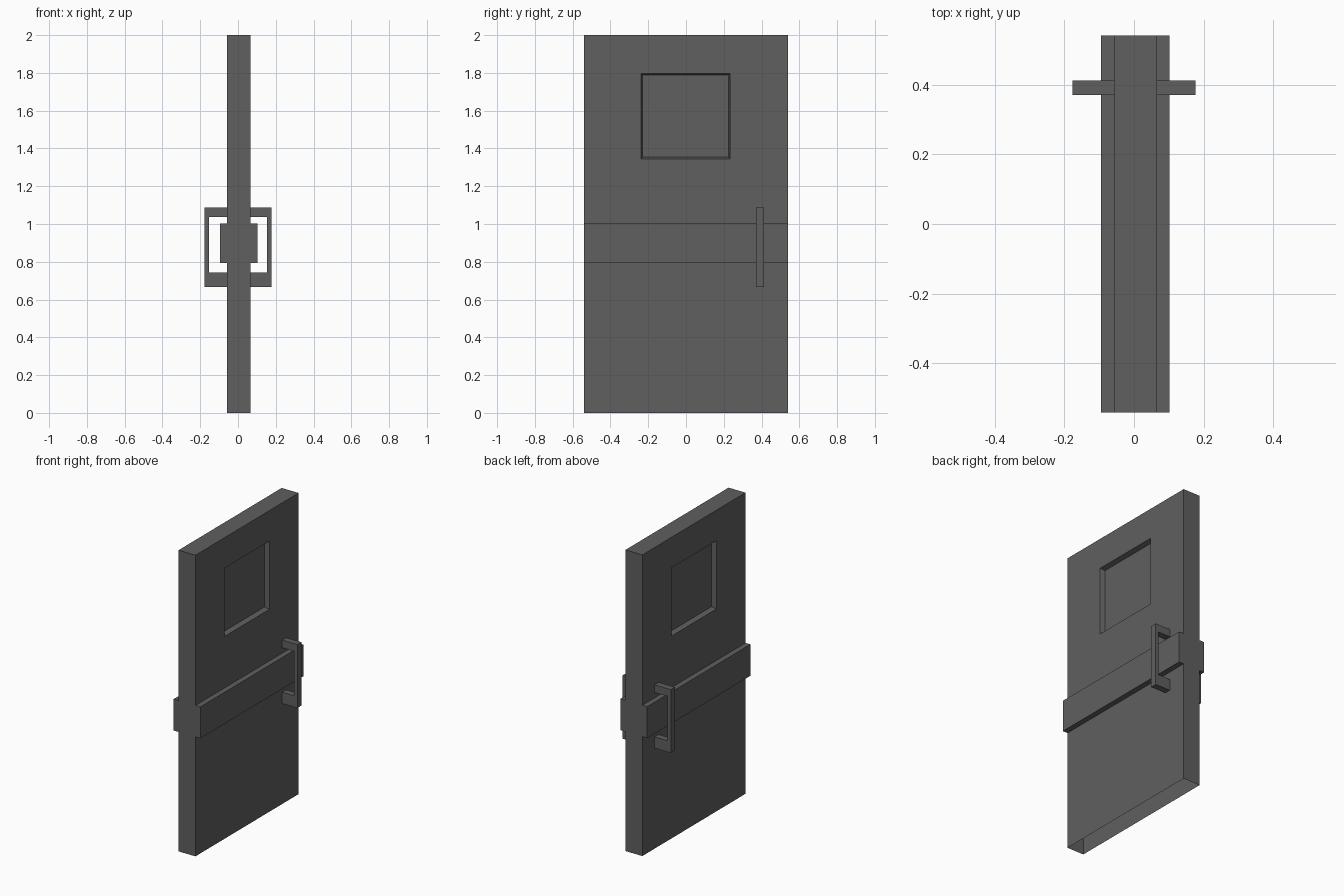
import bpy
import bmesh

cube = bpy.data.objects.get("Cube")
if cube:
    bpy.data.objects.remove(cube, do_unlink=True)

# Single dark grey metal
metal = bpy.data.materials.new("dark_grey_metal")
metal.use_nodes = True
metal.diffuse_color = (0.115, 0.115, 0.115, 1)
metal.node_tree.nodes["Principled BSDF"].inputs["Base Color"].default_value = (0.115, 0.115, 0.115, 1)


def extrude_profile(profile, y0, y1, open_end=False):
    """Extrude an x/z outline along y; open_end leaves out the closing side."""
    bm = bmesh.new()
    a = [bm.verts.new((x, y0, z)) for x, z in profile]
    b = [bm.verts.new((x, y1, z)) for x, z in profile]
    bm.faces.new(a)
    bm.faces.new(b[::-1])
    n = len(profile)
    for i in range(n - 1 if open_end else n):
        j = (i + 1) % n
        bm.faces.new((a[j], a[i], b[i], b[j]))
    bmesh.ops.recalc_face_normals(bm, faces=bm.faces)
    return bm


def finish(bm, name):
    mesh = bpy.data.meshes.new(name)
    bm.to_mesh(mesh)
    bm.free()
    mesh.materials.append(metal)
    obj = bpy.data.objects.new(name, mesh)
    bpy.context.collection.objects.link(obj)
    return obj


def inset_rect(bm, face, x, y0, y1, z0, z1):
    """Inset a side face and move its inner border to a given rectangle."""
    bmesh.ops.inset_individual(bm, faces=[face], thickness=0.004)
    c = face.calc_center_median()
    for v in face.verts:
        v.co = (x, y1 if v.co.y > c.y else y0, z1 if v.co.z > c.z else z0)


# Door leaf: hollow shell, open underneath, with a raised band on each side
MID, HALF, BAND = 0.004, 0.062, 0.098
side = [(HALF, 0), (HALF, 0.793), (BAND, 0.793), (BAND, 1.002), (HALF, 1.002), (HALF, 2)]
outline = [(MID + x, z) for x, z in side] + [(MID - x, z) for x, z in reversed(side)]
door = extrude_profile(outline, -0.541, 0.541, open_end=True)

# Recessed window panel on both faces, with slightly sloping edges
door.faces.ensure_lookup_table()
uppers = [f for f in door.faces
          if abs(f.normal.x) > 0.9 and f.calc_center_median().z > 1.2]
for f in uppers:
    s = 1 if f.normal.x > 0 else -1
    inset_rect(door, f, MID + s * HALF, -0.238, 0.234, 1.344, 1.797)
    inset_rect(door, f, MID + s * (HALF - 0.031), -0.229, 0.226, 1.354, 1.788)
finish(door, "door_leaf")

# C-shaped pull handles, one on each face
for s, name in ((1, "left_handle"), (-1, "right_handle")):
    base, grip, tip = MID + s * (HALF - 0.001), s * 0.153, s * 0.1765
    c_shape = [(base, 0.667), (tip, 0.667), (tip, 1.088), (base, 1.088),
               (base, 1.037), (grip, 1.037), (grip, 0.742), (base, 0.742)]
    finish(extrude_profile(c_shape, 0.370, 0.412), name)
